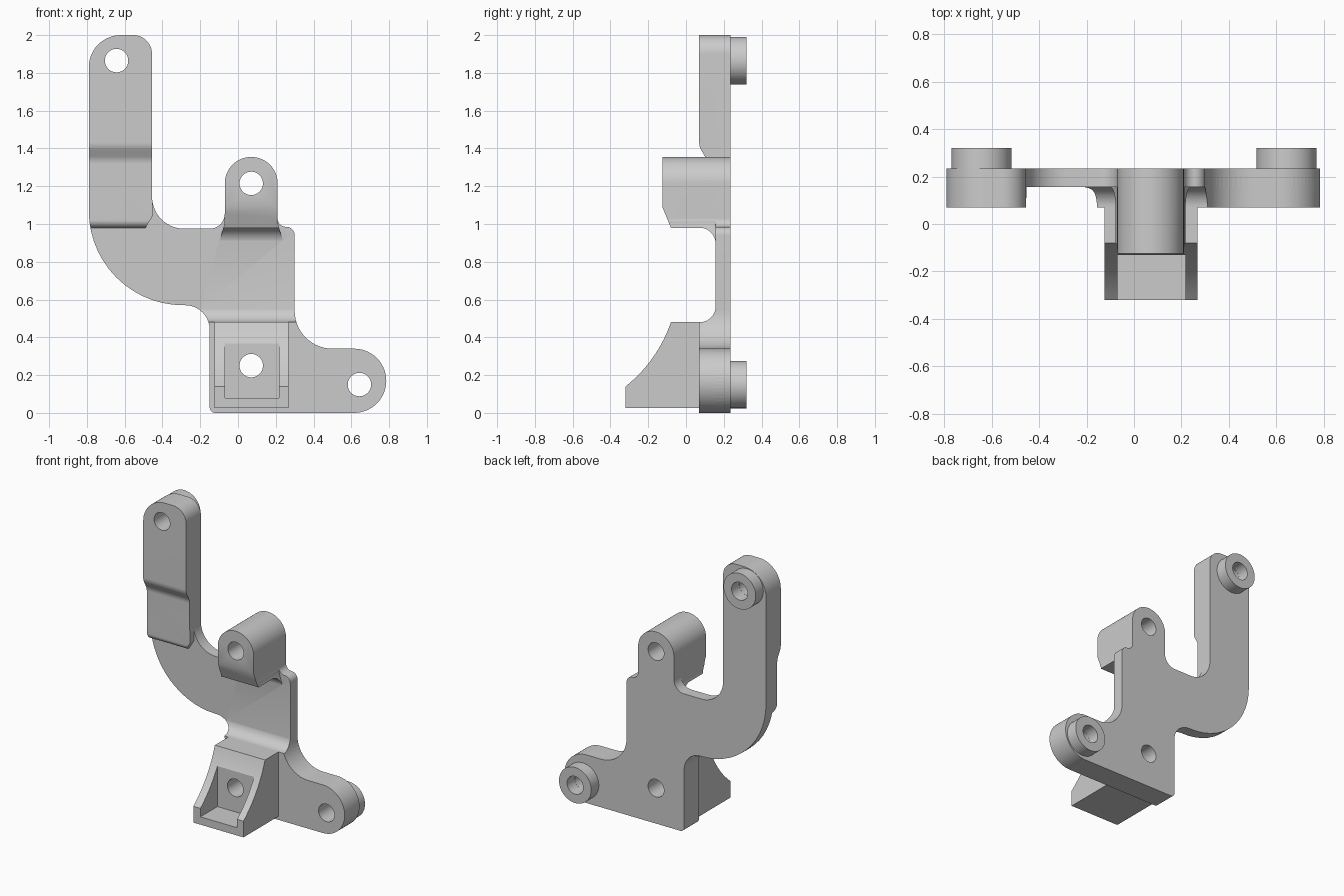
import bpy, bmesh, math
from mathutils import Vector

if "Cube" in bpy.data.objects:
    bpy.data.objects.remove(bpy.data.objects["Cube"])

grey = bpy.data.materials.new("plain_grey")
grey.use_nodes = True
COLOUR = (0.6, 0.6, 0.6, 1)
grey.diffuse_color = COLOUR
grey.node_tree.nodes["Principled BSDF"].inputs["Base Color"].default_value = COLOUR


def rounded(corners, steps=14):
    """Polygon whose corners (a, b, radius) are replaced by arcs."""
    out = []
    n = len(corners)
    for i, c in enumerate(corners):
        p = Vector(c[:2])
        r = c[2] if len(c) > 2 else 0
        pts = [p]
        if r:
            u = (Vector(corners[i - 1][:2]) - p).normalized()
            v = (Vector(corners[(i + 1) % n][:2]) - p).normalized()
            half = u.angle(v) / 2
            centre = p + (u + v).normalized() * r / math.sin(half)
            t = r / math.tan(half)
            a, b = p + u * t - centre, p + v * t - centre
            sweep = a.angle(b)
            pts = [centre + (a * math.sin((1 - k / steps) * sweep)
                             + b * math.sin(k / steps * sweep)) / math.sin(sweep)
                   for k in range(steps + 1)]
        for q in pts:
            if not out or (q - out[-1]).length > 1e-4:
                out.append(q)
    if (out[0] - out[-1]).length < 1e-4:
        out.pop()
    return out


def prism(name, corners, axis, start, end):
    """Extrude a rounded polygon: axis 'y' takes (x, z), axis 'x' takes (y, z)."""
    bm = bmesh.new()
    place = (lambda p: (p.x, start, p.y)) if axis == "y" else (lambda p: (start, p.x, p.y))
    face = bm.faces.new([bm.verts.new(place(p)) for p in rounded(corners)])
    ext = bmesh.ops.extrude_face_region(bm, geom=[face])
    move = Vector((0, end - start, 0)) if axis == "y" else Vector((end - start, 0, 0))
    bmesh.ops.translate(bm, vec=move, verts=[e for e in ext["geom"] if isinstance(e, bmesh.types.BMVert)])
    bmesh.ops.recalc_face_normals(bm, faces=bm.faces)
    mesh = bpy.data.meshes.new(name)
    bm.to_mesh(mesh)
    bm.free()
    mesh.materials.append(grey)
    obj = bpy.data.objects.new(name, mesh)
    bpy.context.collection.objects.link(obj)
    return obj


def disc(name, x, z, r, start, end):
    box = [(x - r, z - r, r), (x + r, z - r, r), (x + r, z + r, r), (x - r, z + r, r)]
    return prism(name, box, "y", start, end)


def combine(obj, other, operation):
    mod = obj.modifiers.new("cut", "BOOLEAN")
    mod.operation = operation
    mod.solver = "EXACT"
    mod.object = other
    bpy.context.view_layer.objects.active = obj
    bpy.ops.object.modifier_apply(modifier=mod.name)
    bpy.data.objects.remove(other)
    return obj


def pad(name, front, side):
    """Raised area: front shape, trimmed by a side profile and the plate outline."""
    part = prism(name, front, "y", -0.4, 0.3)
    combine(part, prism("side_trim", side, "x", -1, 1), "INTERSECT")
    return combine(part, prism("outline_trim", OUTLINE, "y", -0.5, 0.5), "INTERSECT")


def finish(obj):
    for o in bpy.context.selected_objects:
        o.select_set(False)
    obj.select_set(True)
    bpy.context.view_layer.objects.active = obj
    bpy.ops.object.shade_smooth_by_angle(angle=math.radians(25))


BACK = 0.235
OUTLINE = [(-0.15, 0, 0.03), (0.785, 0, 0.17), (0.785, 0.34, 0.17), (0.3, 0.34, 0.2),
           (0.3, 0.985, 0.045), (0.21, 0.985, 0.045), (0.21, 1.355, 0.14),
           (-0.07, 1.355, 0.14), (-0.07, 0.975, 0.08), (-0.455, 0.975, 0.17),
           (-0.455, 2, 0.1), (-0.79, 2, 0.17), (-0.79, 0.57, 0.5), (-0.15, 0.57, 0.13)]

# Thin back plate
bracket = prism("bracket_body", OUTLINE, "y", 0.155, BACK)

# Thick upright arm
arm = pad("arm_pad",
          [(-0.9, 0.9), (-0.49, 0.9), (-0.49, 0.98), (-0.453, 1.04), (-0.453, 2.1), (-0.9, 2.1)],
          [(0.2, 2.1), (0.07, 2.1), (0.07, 1.41, 0.08), (0.11, 1.34, 0.08),
           (0.11, 0.98, 0.04), (0.2, 0.98)])

# Thick foot with a concave blend into the plate
foot = pad("foot_pad",
           [(-0.9, -0.1), (0.9, -0.1), (0.9, 0.8), (-0.9, 0.8)],
           [(0.2, -0.1), (0.07, -0.1), (0.07, 0.48), (0.157, 0.48, 0.085), (0.157, 0.7), (0.2, 0.7)])

# Round-topped lug reaching forward
lug = pad("front_lug",
          [(-0.1, 0.8), (0.24, 0.8), (0.24, 0.9), (0.212, 1), (0.212, 1.5),
           (-0.072, 1.5), (-0.072, 1), (-0.1, 0.9)],
          [(0.2, 1.5), (-0.125, 1.5), (-0.125, 1.09), (-0.08, 0.98),
           (0.157, 0.98, 0.085), (0.157, 0.8), (0.2, 0.8)])

# Curved block with an open pocket
block = prism("pocket_block",
              [(0.2, 0.025), (-0.32, 0.025), (-0.32, 0.14), (-0.15, 0.275, 0.74),
               (-0.08, 0.48), (0.2, 0.48)], "x", -0.125, 0.267)
pocket = prism("pocket_cutter", [(-0.07, 0.08), (0.217, 0.08), (0.217, 0.37), (-0.07, 0.37)],
               "y", -0.5, -0.13)
combine(block, pocket, "DIFFERENCE")

for part in (arm, foot, lug, block):
    combine(bracket, part, "UNION")

# Rear bosses and bored holes
MOUNTS = {"upper_boss": (-0.643, 1.865), "lower_boss": (0.643, 0.15)}
for name, (x, z) in MOUNTS.items():
    boss = disc(name, x, z, 0.126, BACK, 0.32)
    combine(boss, disc("bore", x, z, 0.063, 0, 1), "DIFFERENCE")
    finish(boss)
for x, z in [*MOUNTS.values(), (0.07, 1.215), (0.07, 0.25)]:
    combine(bracket, disc("bore", x, z, 0.062, -1, 1), "DIFFERENCE")
finish(bracket)
